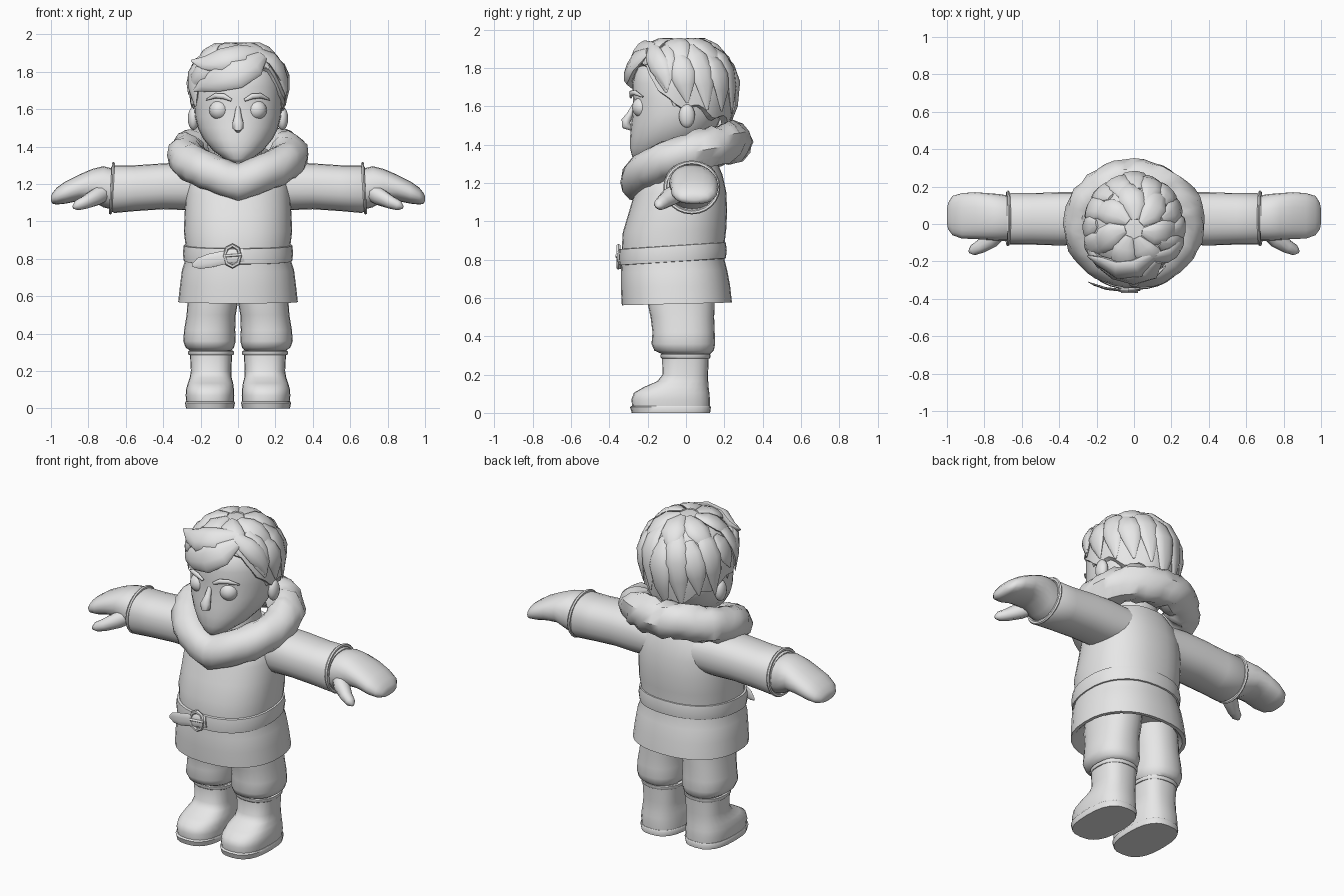
import bpy, bmesh, random
from math import sin, cos, pi, copysign, radians
from mathutils import Vector

if "Cube" in bpy.data.objects:
    bpy.data.objects.remove(bpy.data.objects["Cube"])
random.seed(4)

grey = bpy.data.materials.new("plain_grey")
grey.use_nodes = True
grey.diffuse_color = (.8, .8, .8, 1)
grey.node_tree.nodes["Principled BSDF"].inputs["Base Color"].default_value = (.8, .8, .8, 1)


def finish(name, bm, sharp=48):
    """Turn a bmesh into a smooth-shaded object with crisp corners."""
    bmesh.ops.recalc_face_normals(bm, faces=bm.faces)
    mesh = bpy.data.meshes.new(name)
    bm.to_mesh(mesh)
    bm.free()
    mesh.materials.append(grey)
    mesh.polygons.foreach_set("use_smooth", [True] * len(mesh.polygons))
    mesh.set_sharp_from_angle(angle=radians(sharp))
    obj = bpy.data.objects.new(name, mesh)
    bpy.context.collection.objects.link(obj)
    return obj


def loft(name, rings, caps=(True, True), closed=False, sharp=48):
    """Skin a list of point rings."""
    bm = bmesh.new()
    loops = [[bm.verts.new(p) for p in r] for r in rings]
    pairs = list(zip(loops, loops[1:]))
    if closed:
        pairs.append((loops[-1], loops[0]))
    for lo, hi in pairs:
        n = len(lo)
        for i in range(n):
            j = (i + 1) % n
            bm.faces.new((lo[i], lo[j], hi[j], hi[i]))
    if not closed:
        if caps[0]:
            bm.faces.new(loops[0])
        if caps[1]:
            bm.faces.new(loops[-1])
    return finish(name, bm, sharp)


def oval(c, u, v, n=24, power=2):
    """Superellipse ring around c with half-axes u and v."""
    def bend(t):
        return copysign(abs(t) ** (2 / power), t)
    return [c + u * bend(cos(2 * pi * i / n)) + v * bend(sin(2 * pi * i / n)) for i in range(n)]


def stack(name, rows, axis="z", side=1, tilt=0, power=2.3, n=24, sharp=48):
    """Loft bounding sections (height, a0, a1, b0, b1) along z or x."""
    rings = []
    for h, a0, a1, b0, b1 in rows:
        flat = oval(Vector(((a0 + a1) / 2, (b0 + b1) / 2, 0)),
                    Vector(((a1 - a0) / 2, 0, 0)), Vector((0, (b1 - b0) / 2, 0)), n, power)
        if axis == "z":
            rings.append([Vector((p.x * side, p.y, h + tilt * p.y)) for p in flat])
        else:
            rings.append([Vector((h * side, p.x, p.y)) for p in flat])
    return loft(name, rings, sharp=sharp)


def sweep(name, pts, ratio=.4, side=1, centre=(0, 0, 1.7), n=10):
    """Flattened tapering strand through (x, y, z, half width)."""
    path = [Vector((p[0] * side, p[1], p[2])) for p in pts]
    rings = []
    for i, p in enumerate(path):
        along = (path[min(i + 1, len(path) - 1)] - path[max(i - 1, 0)]).normalized()
        wide = along.cross(p - Vector(centre)).normalized()
        w = pts[i][3]
        rings.append(oval(p, wide * w, along.cross(wide) * w * ratio, n))
    return loft(name, rings, sharp=60)


def ball(name, loc, size):
    bm = bmesh.new()
    bmesh.ops.create_uvsphere(bm, u_segments=16, v_segments=10, radius=1)
    for v in bm.verts:
        v.co = Vector(loc) + Vector(a * b for a, b in zip(v.co, size))
    return finish(name, bm)


# Coat with a flared, hollow hem
stack("coat", [(.63, -.25, .25, -.26, .17), (.57, -.3, .3, -.32, .22), (.57, -.32, .32, -.335, .24),
               (.66, -.31, .31, -.34, .23), (.74, -.3, .3, -.34, .215), (.8, -.28, .28, -.335, .2),
               (.87, -.28, .28, -.335, .2), (.95, -.29, .29, -.33, .21), (1.05, -.285, .285, -.3, .215),
               (1.15, -.28, .28, -.27, .21), (1.24, -.26, .26, -.24, .19), (1.31, -.19, .19, -.18, .16)],
      tilt=.025, n=32)

# Belt, buckle and loose strap end
stack("belt", [(.79, -.27, .27, -.32, .19), (.794, -.29, .29, -.348, .208),
               (.835, -.295, .295, -.352, .213), (.876, -.29, .29, -.348, .208),
               (.88, -.27, .27, -.32, .19)], tilt=.065, n=32)
belt_mid = Vector((-.03, -.353, .815))
frame = []
for i in range(8):
    out = Vector((cos(pi * i / 4), 0, sin(pi * i / 4)))
    frame.append(oval(belt_mid + Vector((out.x * .042, 0, out.z * .056)),
                      out * .011, Vector((0, .012, 0)), 6))
loft("buckle_frame", frame, closed=True)
sweep("buckle_pin", [(-.07, -.362, .815, .007), (.02, -.362, .822, .007)], 1, centre=(0, 0, .8))
sweep("strap_end", [(.03, -.35, .82, .035), (-.06, -.355, .81, .036), (-.15, -.345, .79, .037),
                    (-.21, -.325, .775, .03), (-.245, -.31, .765, .008)], .2, centre=(0, 0, .8))

# Fur collar: rough ring dipping to a point at the front
fur = []
steps = 44
for i in range(steps):
    a = 2 * pi * i / steps
    turn = min(a, 2 * pi - a)
    out = Vector((sin(a), -cos(a), 0))
    c = Vector((.28 * sin(a), -.245 * cos(a), 1.205 + .21 * sin(turn / 2)))
    rough = .003 + .012 * turn / pi
    ring = oval(c, out * .1, Vector((0, 0, .105)), 12)
    fur.append([c + (p - c) * (1 + random.uniform(-1, 1) * rough * 9) for p in ring])
loft("fur_collar", fur, closed=True, sharp=40)

for side, word in ((1, "left"), (-1, "right")):
    # Sleeve, cuff ring, mitten and thumb
    stack(word + "_sleeve", [(.12, -.1, .17, 1.07, 1.3), (.27, -.11, .17, 1.06, 1.315),
                             (.4, -.115, .17, 1.065, 1.31), (.55, -.11, .165, 1.055, 1.3),
                             (.66, -.11, .165, 1.045, 1.3), (.68, -.1, .155, 1.055, 1.29)], "x", side)
    cuff = []
    for i in range(24):
        a = pi * i / 12
        out = Vector((0, cos(a), sin(a)))
        c = Vector((side * (.674 - .008 * sin(a)), .03 + .138 * cos(a), 1.177 + .13 * sin(a)))
        cuff.append(oval(c, out * .011, Vector((.009, 0, 0)), 6))
    loft(word + "_cuff_ring", cuff, closed=True)
    stack(word + "_mitten", [(.66, -.09, .15, 1.06, 1.28), (.72, -.09, .16, 1.075, 1.295),
                             (.78, -.085, .165, 1.11, 1.28), (.85, -.08, .17, 1.11, 1.25),
                             (.92, -.078, .165, 1.095, 1.215), (.97, -.06, .15, 1.09, 1.18),
                             (.993, -.03, .115, 1.095, 1.15), (1, 0, .08, 1.11, 1.135)],
          "x", side, n=20, sharp=70)
    sweep(word + "_thumb", [(.7, -.02, 1.16, .05), (.76, -.08, 1.13, .05), (.82, -.12, 1.1, .038),
                            (.86, -.14, 1.085, .03), (.88, -.148, 1.075, .01)], .9, side, (0, 0, 1))

    # Trouser leg gathered over the boot
    stack(word + "_trouser_leg", [(.305, .04, .25, -.12, .125), (.325, .022, .28, -.165, .145),
                                  (.36, .012, .293, -.18, .152), (.42, .015, .288, -.175, .15),
                                  (.5, .012, .275, -.185, .147), (.57, 0, .27, -.2, .15),
                                  (.66, -.01, .26, -.2, .15)], side=side)
    # Boot, rim and sole
    stack(word + "_boot", [(.03, .022, .276, -.28, .124), (.07, .02, .28, -.285, .125),
                           (.105, .022, .277, -.272, .122), (.135, .026, .268, -.22, .118),
                           (.165, .034, .258, -.15, .116), (.2, .036, .252, -.123, .115),
                           (.31, .03, .258, -.125, .12)], side=side, power=2.6, sharp=65)
    stack(word + "_boot_rim", [(.285, .026, .262, -.128, .124), (.29, .022, .266, -.133, .128),
                               (.305, .022, .266, -.133, .128), (.31, .03, .258, -.125, .12)], side=side)
    stack(word + "_sole", [(0, .022, .278, -.283, .126), (.03, .016, .284, -.292, .13),
                           (.036, .02, .28, -.286, .126)], side=side, power=2.6, tilt=0)

    # Eye, brow and ear
    ball(word + "_eye", (.1 * side, -.228, 1.595), (.054, .054, .054))
    sweep(word + "_brow", [(.035, -.288, 1.648, .008), (.075, -.285, 1.668, .015),
                           (.12, -.268, 1.672, .014), (.17, -.225, 1.65, .004)], .8, side)
    ball(word + "_ear", (.238 * side, .005, 1.55), (.03, .042, .062))

# Head, neck and nose
stack("head", [(1.315, -.03, .03, -.265, -.16), (1.335, -.075, .075, -.28, -.08),
               (1.38, -.135, .135, -.292, .03), (1.44, -.185, .185, -.292, .12),
               (1.5, -.215, .215, -.287, .165), (1.56, -.23, .23, -.28, .19), (1.64, -.235, .235, -.277, .2),
               (1.72, -.232, .232, -.28, .205), (1.8, -.21, .21, -.262, .18), (1.87, -.14, .14, -.17, .1),
               (1.9, -.05, .05, -.08, .03)], power=2.15, n=28, sharp=80)
stack("neck", [(1.2, -.13, .13, -.14, .13), (1.5, -.12, .12, -.12, .12)])
sweep("nose", [(0, -.27, 1.61, .012), (0, -.292, 1.56, .02), (0, -.313, 1.525, .03),
               (0, -.312, 1.5, .03), (0, -.285, 1.482, .012)], .85, centre=(0, 0, 1.55))


# Hair cap with a shaped hairline
def scalp(a, phi, grow=1):
    r = max(sin(phi), .001) ** .82 * grow * (1 + .035 * abs(sin(3.5 * a + 2 * phi)))
    drop = cos(phi) * (.25 * grow if phi < pi / 2 else .42)
    return Vector((.25 * r * sin(a), -.025 - .272 * r * cos(a), 1.7 + drop))


def hairline(a):
    turn = min(a, 2 * pi - a)
    if turn < .8:
        edge = 1.08
    elif turn < 1.15:
        edge = 1.08 + (turn - .8) * 1.75
    else:
        edge = 1.69 + (turn - 1.15) * .2
    return edge + .05 * sin(9 * a)


angles = [2 * pi * i / 56 for i in range(56)]
cap = [[scalp(a, .06 + (hairline(a) - .06) * k / 11) for a in angles] for k in range(12)]
cap.append([scalp(a, hairline(a) + .03, .88) for a in angles])
loft("hair_cap", cap, caps=(True, False), sharp=55)

# Overlapping locks running from the crown down the sides and back
for i in range(11):
    a = 1.2 + (2 * pi - 2.4) * i / 10
    start = .55 + .25 * (i % 2)
    end = hairline(a) + random.uniform(-.12, .05)
    lock = []
    for k, w in enumerate((.02, .055, .065, .05, .006)):
        p = scalp(a + .05 * k - .1, start + (end - start) * k / 4, 1.02 + .01 * (k == 4))
        lock.append((*p, w))
    sweep("hair_lock", lock, .35)
for i in range(7):
    a = 2 * pi * i / 7 + .3
    lock = [(*scalp(a + .12 * k, .12 + .24 * k, 1.0), w) for k, w in enumerate((.02, .06, .07, .05, .008))]
    sweep("crown_lock", lock, .38)

# Swept fringe
sweep("fringe_main", [(.13, -.2, 1.885, .03), (.08, -.265, 1.835, .07), (-.01, -.285, 1.79, .085),
                      (-.11, -.265, 1.76, .07), (-.19, -.215, 1.73, .04), (-.235, -.17, 1.7, .005)])
sweep("fringe_top", [(.12, -.16, 1.91, .03), (.02, -.235, 1.89, .07), (-.09, -.245, 1.865, .07),
                     (-.18, -.2, 1.845, .045), (-.25, -.17, 1.86, .005)], .5)
sweep("fringe_side", [(-.12, -.22, 1.85, .03), (-.19, -.2, 1.81, .06), (-.23, -.15, 1.76, .05),
                      (-.25, -.12, 1.68, .005)])
sweep("temple_lock", [(.1, -.18, 1.91, .03), (.18, -.17, 1.87, .05), (.225, -.14, 1.81, .055),
                      (.25, -.11, 1.75, .04), (.262, -.1, 1.69, .005)])
for side in (1, -1):
    sweep("sideburn", [(.232, -.07, 1.76, .04), (.24, -.065, 1.68, .035), (.238, -.06, 1.6, .006)], .35, side)
